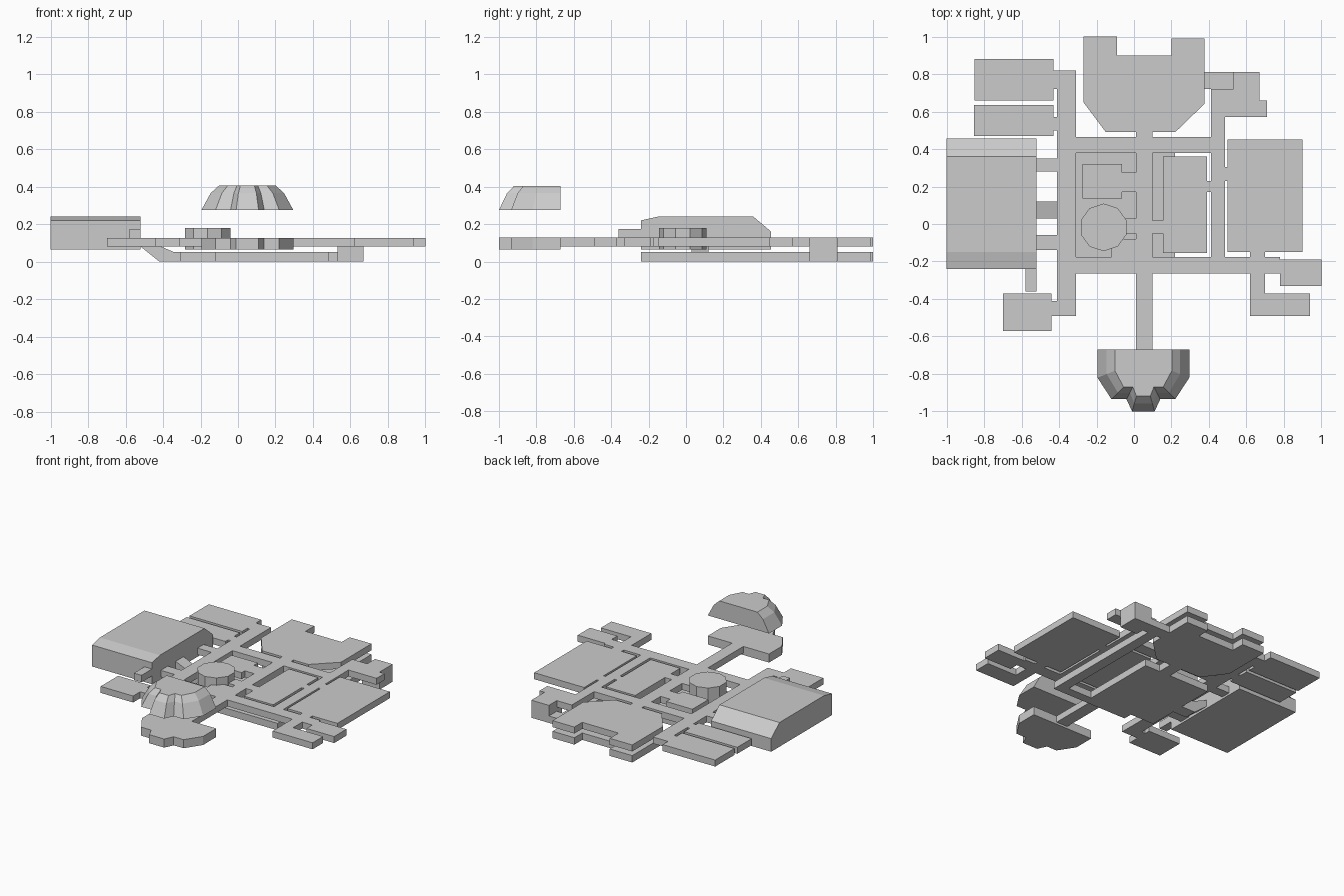
import bpy, bmesh

if "Cube" in bpy.data.objects:
    bpy.data.objects.remove(bpy.data.objects["Cube"])

UP = (0.08, 0.127)   # upper storey heights
LOW = (0.0, 0.05)    # lower storey heights


def loft(name, rings):
    """Solid through stacked outlines with equal point counts."""
    bm = bmesh.new()
    loops = [[bm.verts.new(p) for p in ring] for ring in rings]
    n = len(loops[0])
    for a, b in zip(loops, loops[1:]):
        for i in range(n):
            j = (i + 1) % n
            bm.faces.new((a[i], a[j], b[j], b[i]))
    bm.faces.new(loops[0][::-1])
    bm.faces.new(loops[-1])
    bmesh.ops.recalc_face_normals(bm, faces=bm.faces)
    me = bpy.data.meshes.new(name)
    bm.to_mesh(me)
    bm.free()
    ob = bpy.data.objects.new(name, me)
    bpy.context.collection.objects.link(ob)
    return ob


def prism(name, pts, z):
    return loft(name, [[(x, y, h) for x, y in pts] for h in z])


def box(name, x0, x1, y0, y1, z=UP):
    return prism(name, [(x0, y0), (x1, y0), (x1, y1), (x0, y1)], z)


# Upper corridors
box("west_corridor", -0.41, -0.31, -0.49, 0.82)
box("north_corridor", -0.31, 0.41, 0.38, 0.465)
box("south_corridor", -0.31, 0.78, -0.265, -0.175)
box("east_corridor", 0.41, 0.485, -0.175, 0.57)
box("centre_corridor_north", 0.01, 0.10, 0.465, 0.49)
box("centre_corridor", 0.01, 0.10, -0.175, 0.38)
box("centre_corridor_south", 0.01, 0.10, -0.67, -0.265)

# Upper west rooms and their links
box("northwest_room", -0.85, -0.43, 0.66, 0.88)
box("northwest_link", -0.43, -0.41, 0.72, 0.82)
box("west_room", -0.855, -0.43, 0.47, 0.635)
box("west_link", -0.43, -0.41, 0.50, 0.57)
box("southwest_room", -0.70, -0.44, -0.57, -0.37)
box("southwest_link", -0.44, -0.41, -0.49, -0.41)
for i, (a, b) in enumerate([(0.28, 0.35), (-0.14, -0.06)]):
    box(f"hangar_link_{i}", -0.52, -0.41, a, b)

# Upper east rooms and their links
box("east_hall", 0.50, 0.90, -0.15, 0.45)
box("east_hall_link", 0.485, 0.50, 0.23, 0.305)
box("east_hall_south_link", 0.62, 0.70, -0.175, -0.15)
box("southeast_passage", 0.62, 0.70, -0.37, -0.265)
box("southeast_room", 0.62, 0.94, -0.49, -0.37)
box("far_east_room", 0.78, 1.0, -0.33, -0.19)

# Lift shaft joining both storeys
box("lift_shaft", 0.53, 0.67, 0.66, 0.81, (0.0, UP[1]))
box("lift_lobby", 0.41, 0.53, 0.57, 0.72)
box("lift_side_room", 0.53, 0.71, 0.57, 0.66)
box("lower_lift_link", 0.37, 0.53, 0.72, 0.81, LOW)

# Inner rooms
box("inner_hall", 0.155, 0.39, -0.155, 0.36)
box("inner_hall_east_link", 0.39, 0.41, 0.17, 0.23)
box("inner_hall_west_link", 0.10, 0.155, -0.05, 0.02)
box("office", -0.275, -0.065, 0.135, 0.32)
box("office_link", -0.065, 0.01, 0.17, 0.275)
box("round_room_link", -0.05, 0.01, -0.05, 0.03)
box("south_inner_room", -0.12, 0.01, -0.175, -0.08)
bpy.ops.mesh.primitive_cylinder_add(vertices=10, radius=0.127, depth=0.115,
                                    location=(-0.162, -0.018, 0.1225))
bpy.context.object.name = "round_room"

# North hall, repeated on both storeys
hall = [(-0.27, 1.0), (-0.27, 0.65), (-0.15, 0.49), (0.22, 0.49), (0.375, 0.64),
        (0.375, 0.99), (0.20, 0.99), (0.20, 0.90), (-0.09, 0.90), (-0.09, 1.0)]
prism("upper_north_hall", hall, UP)
prism("lower_north_hall", hall, LOW)

# Lower storey
box("lower_main_hall", -0.31, 0.22, -0.175, 0.38, LOW)
box("lower_hall_passage", 0.01, 0.10, 0.38, 0.49, LOW)
box("lower_south_corridor", -0.12, 0.485, -0.24, -0.175, LOW)
box("lower_east_corridor", 0.41, 0.485, -0.175, 0.72, LOW)

# Ramp from the hangar down to the lower storey
ramp = [(-0.52, 0.127), (-0.52, 0.08), (-0.42, 0.0), (-0.31, 0.0), (-0.31, 0.05), (-0.34, 0.05)]
loft("ramp", [[(x, y, z) for x, z in ramp] for y in (0.03, 0.12)])

# Hangar with a sloped rear roof
profile = [(-0.24, 0.065), (0.455, 0.065), (0.455, 0.16), (0.36, 0.24), (-0.15, 0.24), (-0.24, 0.22)]
loft("hangar", [[(x, y, z) for y, z in profile] for x in (-1.0, -0.52)])
box("hangar_porch", -0.58, -0.52, -0.36, -0.24, (0.125, 0.175))

# South observation room and the floating faceted dome above it
CX, CY = 0.05, -0.67
half = [(0.06, -1.0), (0.09, -0.935), (0.17, -0.935), (0.245, -0.82), (0.245, -0.67)]


def outline(k):
    right = [(CX + x * k, CY + (y - CY) * (0.35 + 0.65 * k)) for x, y in half]
    return right + [(2 * CX - x, y) for x, y in reversed(right)]


prism("observation_room", outline(1.0), (0.065, UP[1]))
loft("dome", [[(x, y, z) for x, y in outline(k)]
              for k, z in ((1.0, 0.275), (0.80, 0.365), (0.62, 0.405))])
